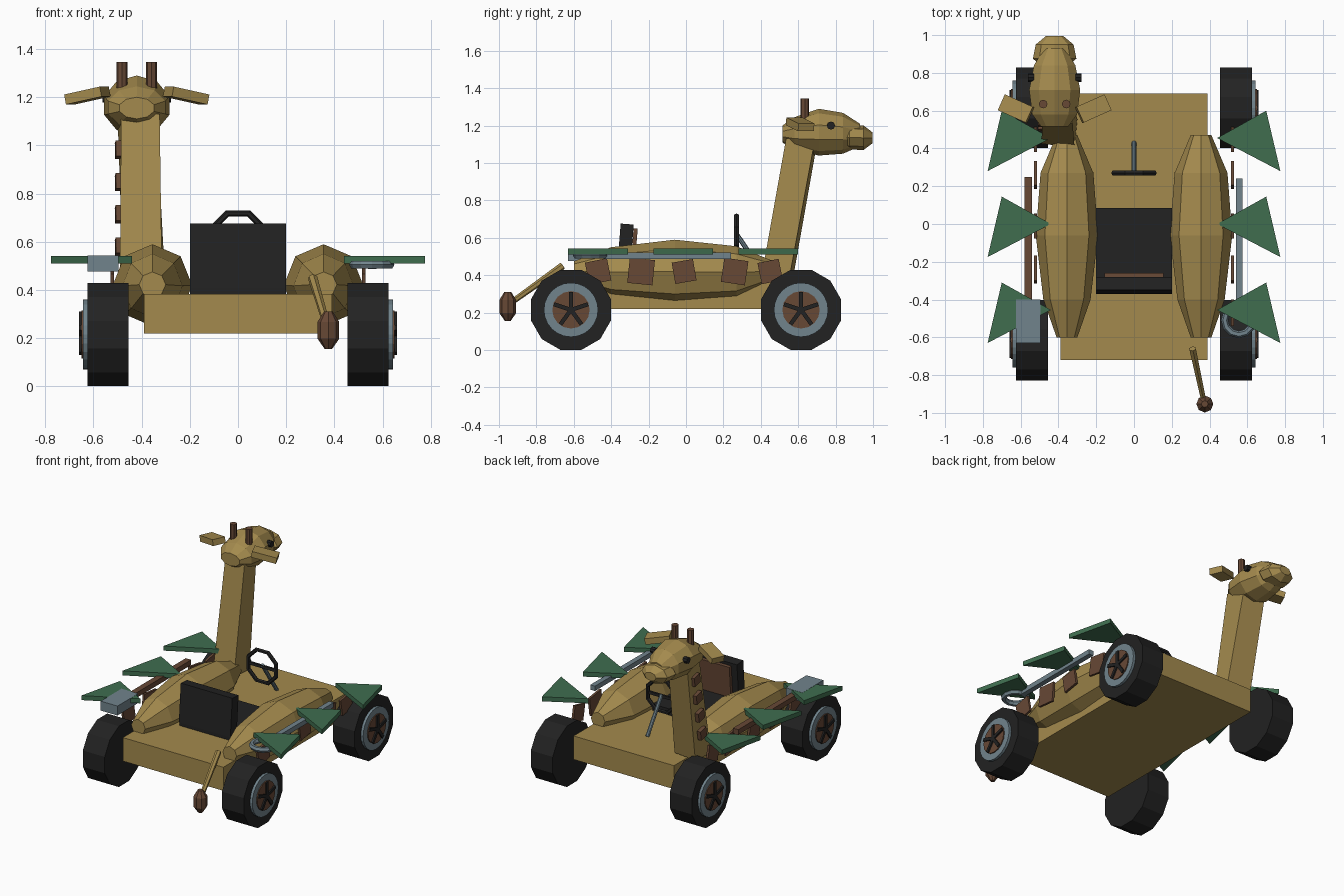
import bpy, bmesh, math
from mathutils import Vector, Matrix, Euler

if "Cube" in bpy.data.objects:
    bpy.data.objects.remove(bpy.data.objects["Cube"])


def mat(name, rgb):
    m = bpy.data.materials.new(name)
    m.diffuse_color = (*rgb, 1)
    m.use_nodes = True
    m.node_tree.nodes["Principled BSDF"].inputs["Base Color"].default_value = m.diffuse_color
    return m


TAN = mat("tan_hide", (0.37, 0.255, 0.075))
BROWN = mat("brown", (0.135, 0.065, 0.036))
GREEN = mat("leaf_green", (0.05, 0.155, 0.078))
STEEL = mat("steel", (0.165, 0.23, 0.265))
BLACK = mat("black", (0.016, 0.016, 0.016))


def finish(name, bm, m):
    bmesh.ops.recalc_face_normals(bm, faces=bm.faces)
    me = bpy.data.meshes.new(name)
    bm.to_mesh(me)
    bm.free()
    ob = bpy.data.objects.new(name, me)
    bpy.context.collection.objects.link(ob)
    me.materials.append(m)
    return ob


def box(name, c, size, m, rot=(0, 0, 0)):
    bm = bmesh.new()
    bmesh.ops.create_cube(bm, size=1)
    mx = Matrix.Translation(c) @ Euler(rot).to_matrix().to_4x4() @ Matrix.Diagonal((*size, 1))
    bm.transform(mx)
    return finish(name, bm, m)


def rod(name, a, b, r, m, n=8, r2=None, turn=0):
    """Cylinder or cone from a to b."""
    a, b = Vector(a), Vector(b)
    bm = bmesh.new()
    bmesh.ops.create_cone(bm, cap_ends=True, segments=n, radius1=r,
                          radius2=r if r2 is None else r2, depth=(b - a).length)
    bm.transform(Matrix.Translation((a + b) / 2) @ (b - a).to_track_quat('Z', 'Y').to_matrix().to_4x4()
                 @ Matrix.Rotation(turn, 4, 'Z'))
    return finish(name, bm, m)


def loft(name, x, rings, m, n=8):
    """Elliptical rings (y, half width, z low, z high) joined along y."""
    bm = bmesh.new()
    loops = []
    for y, rx, lo, hi in rings:
        loops.append([bm.verts.new((x + rx * math.sin(t), y, (lo + hi) / 2 + (hi - lo) / 2 * math.cos(t)))
                      for t in (math.tau * i / n for i in range(n))])
    for p, q in zip(loops, loops[1:]):
        for i in range(n):
            j = (i + 1) % n
            bm.faces.new((p[i], p[j], q[j], q[i]))
    bm.faces.new(loops[0])
    bm.faces.new(loops[-1])
    return finish(name, bm, m)


def prism(name, bottom, top, m):
    """Solid between two matching outlines."""
    bm = bmesh.new()
    p = [bm.verts.new(v) for v in bottom]
    q = [bm.verts.new(v) for v in top]
    n = len(p)
    bm.faces.new(p)
    bm.faces.new(q)
    for i in range(n):
        j = (i + 1) % n
        bm.faces.new((p[i], p[j], q[j], q[i]))
    return finish(name, bm, m)


def ring(name, c, R, r, n, k, m, rot):
    """Torus with n sections of k sides."""
    bpy.ops.mesh.primitive_torus_add(major_radius=R, minor_radius=r, major_segments=n, minor_segments=k,
                                     location=c, rotation=rot)
    ob = bpy.context.object
    ob.name = name
    ob.data.materials.append(m)
    return ob


# Chassis
box("chassis", (0, -0.015, 0.302), (0.78, 1.41, 0.165), TAN)

for s, side in ((-1, "left"), (1, "right")):
    # Rounded side pods with hide patches
    loft(side + "_pod", s * 0.355, [(-0.6, 0.055, 0.37, 0.475), (-0.4, 0.125, 0.285, 0.55),
                                    (-0.06, 0.165, 0.25, 0.59), (0.27, 0.14, 0.275, 0.555),
                                    (0.47, 0.055, 0.37, 0.475)], TAN)
    for i, (y, d, a) in enumerate(((-0.47, 0.12, 0.2), (-0.24, 0.135, -0.1), (-0.01, 0.115, 0.17),
                                   (0.26, 0.13, -0.15), (0.45, 0.115, 0.2))):
        box(f"{side}_patch_{i}", (s * 0.522, y, 0.42), (0.016, d, d), BROWN, (a, 0, 0))

    # Leaf fins
    for i, y in enumerate((-0.455, 0, 0.455)):
        tri = ((0.44, y), (0.7, y + 0.145), (0.775, y - 0.175))
        prism(f"{side}_leaf_{i}", [(s * px, py, 0.51) for px, py in tri],
              [(s * px, py, 0.542) for px, py in tri], GREEN)

    # Wheels
    for end, y in (("back", -0.615), ("front", 0.615)):
        z, nm = 0.215, f"{side}_{end}"
        rod(nm + "_tyre", (s * 0.455, y, z), (s * 0.625, y, z), 0.221, BLACK, 12, turn=math.pi / 12)
        rod(nm + "_rim", (s * 0.6, y, z), (s * 0.643, y, z), 0.145, STEEL, 24)
        rod(nm + "_hub", (s * 0.6, y, z), (s * 0.65, y, z), 0.1, BROWN, 16)
        for k in range(5):
            t = math.tau * k / 5
            dy, dz = math.sin(t), math.cos(t)
            box(f"{nm}_spoke_{k}", (s * 0.651, y + 0.048 * dy, z + 0.048 * dz),
                (0.018, 0.022, 0.096), BLACK, (-t, 0, 0))

# Seat
box("seat_cushion", (0, -0.14, 0.406), (0.4, 0.45, 0.045), BLACK)
box("seat_back", (0, -0.325, 0.54), (0.4, 0.07, 0.268), BLACK, (-0.08, 0, 0))
box("seat_back_panel", (0, -0.278, 0.54), (0.31, 0.022, 0.22), BROWN, (-0.08, 0, 0))

# Steering
sw = ring("steering_wheel", (0, 0.27, 0.61), 0.116, 0.014, 8, 6, BLACK, (0, 0, 0))
sw.rotation_euler = (math.pi / 2, math.pi / 8, 0)
rod("steering_column", (0, 0.27, 0.62), (0, 0.43, 0.385), 0.013, STEEL)
box("steering_bar", (0, 0.27, 0.61), (0.22, 0.014, 0.02), BLACK)

# Hammer on the left side
box("hammer_handle", (-0.56, -0.08, 0.502), (0.042, 0.66, 0.036), BROWN)
box("hammer_head", (-0.56, -0.515, 0.51), (0.13, 0.23, 0.066), STEEL)

# Wrench on the right side
box("wrench_shaft", (0.557, -0.1, 0.505), (0.036, 0.68, 0.034), STEEL)
ring("wrench_ring", (0.555, -0.51, 0.505), 0.075, 0.019, 12, 6, STEEL, (0, 0, 0))

# Neck with patches down its left side
prism("neck", [(-0.49, 0.425, 0.4), (-0.315, 0.405, 0.4), (-0.3, 0.555, 0.4), (-0.475, 0.575, 0.4)],
      [(-0.485, 0.55, 1.13), (-0.325, 0.535, 1.13), (-0.34, 0.69, 1.13), (-0.5, 0.705, 1.13)], TAN)
for i in range(4):
    z = 0.58 + 0.134 * i
    box(f"neck_patch_{i}", (-0.496, 0.5 + 0.172 * (z - 0.4), z), (0.026, 0.07, 0.065), BROWN, (-0.17, 0, 0.06))

# Head and muzzle
HX = -0.42
loft("head", HX, [(0.515, 0.075, 1.11, 1.2), (0.58, 0.125, 1.07, 1.245), (0.71, 0.142, 1.04, 1.29),
                  (0.84, 0.115, 1.05, 1.268), (0.93, 0.06, 1.09, 1.21)], TAN, 10)
loft("muzzle", HX, [(0.83, 0.06, 1.1, 1.17), (0.875, 0.115, 1.072, 1.2), (0.95, 0.1, 1.07, 1.2),
                    (0.996, 0.045, 1.105, 1.165)], TAN, 8)
for s, side in ((-1, "left"), (1, "right")):
    box(side + "_ear", (HX + s * 0.205, 0.61, 1.207), (0.165, 0.092, 0.042), TAN, (0, s * 0.2, s * -0.42 + 0.84 * s))
    rod(side + "_horn", (HX + s * 0.061, 0.635, 1.2), (HX + s * 0.061, 0.635, 1.346), 0.023, BROWN)
    rod(side + "_eye", (HX + s * 0.11, 0.775, 1.2), (HX + s * 0.142, 0.775, 1.2), 0.022, BLACK)

# Tail with tuft
rod("tail", (0.31, -0.66, 0.45), (0.37, -0.94, 0.25), 0.02, TAN, 6, 0.015)
tuft = loft("tail_tuft", 0, [(-0.078, 0.015, -0.015, 0.015), (-0.035, 0.045, -0.045, 0.045),
                             (0.035, 0.045, -0.045, 0.045), (0.078, 0.018, -0.018, 0.018)], BROWN)
tuft.location = (0.375, -0.953, 0.233)
tuft.rotation_euler = (math.pi / 2, 0, 0)
